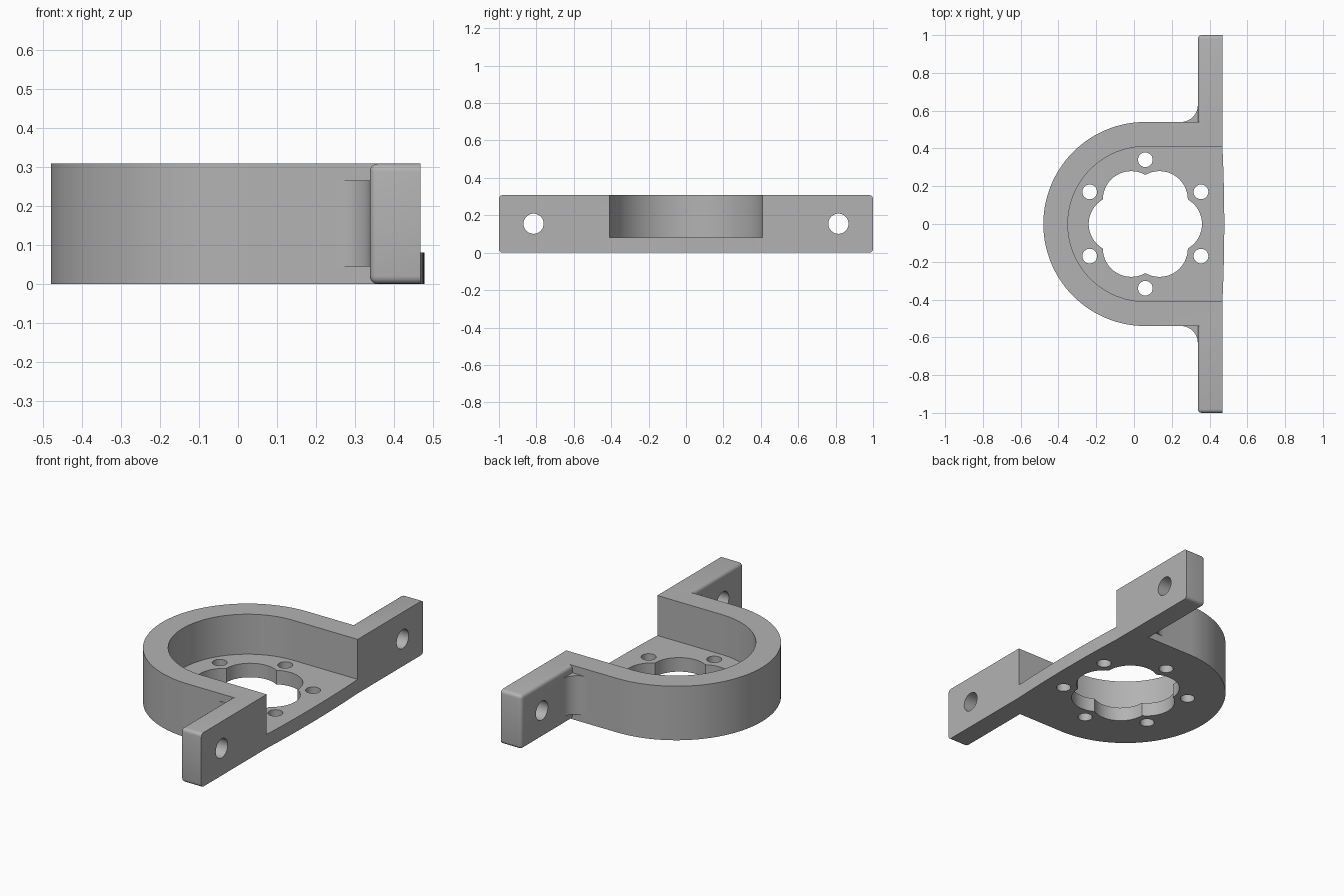
import bpy, bmesh
from math import cos, sin, sqrt, pi, radians
from mathutils import Matrix

cube = bpy.data.objects.get("Cube")
if cube:
    bpy.data.objects.remove(cube, do_unlink=True)

CX, BACK, HEIGHT, FLOOR = 0.06, 0.468, 0.308, 0.08
OUTER, INNER, WING_X = 0.54, 0.41, 0.338

grey = bpy.data.materials.new("plain grey")
grey.use_nodes = True
colour = (0.45, 0.45, 0.45, 1)
grey.diffuse_color = colour
grey.node_tree.nodes["Principled BSDF"].inputs["Base Color"].default_value = colour


def add_object(name, bm):
    bmesh.ops.recalc_face_normals(bm, faces=bm.faces)
    mesh = bpy.data.meshes.new(name)
    bm.to_mesh(mesh)
    bm.free()
    mesh.materials.append(grey)
    obj = bpy.data.objects.new(name, mesh)
    bpy.context.collection.objects.link(obj)
    return obj


def prism(name, points, z0, z1):
    bm = bmesh.new()
    face = bm.faces.new([bm.verts.new((x, y, z0)) for x, y in points])
    top = bmesh.ops.extrude_face_region(bm, geom=[face])["geom"]
    verts = [v for v in top if isinstance(v, bmesh.types.BMVert)]
    bmesh.ops.translate(bm, verts=verts, vec=(0, 0, z1 - z0))
    return add_object(name, bm)


def arc(cx, cy, radius, start, end, steps):
    angles = [radians(start + (end - start) * i / steps) for i in range(steps + 1)]
    return [(cx + radius * cos(a), cy + radius * sin(a)) for a in angles]


def d_profile(radius, back):
    return [(back, radius)] + arc(CX, 0, radius, 90, 270, 64) + [(back, -radius)]


def combine(target, tool, operation):
    mod = target.modifiers.new(tool.name, 'BOOLEAN')
    mod.operation, mod.solver, mod.object = operation, 'EXACT', tool
    bpy.context.view_layer.objects.active = target
    bpy.ops.object.modifier_apply(modifier=mod.name)
    bpy.data.objects.remove(tool, do_unlink=True)


def wing(side):
    # mounting ear, rounded round its inward face and at its end corners
    bm = bmesh.new()
    y0, y1 = 0.46, 1.0
    size = Matrix.Diagonal((BACK - WING_X, y1 - y0, HEIGHT, 1))
    centre = Matrix.Translation(((BACK + WING_X) / 2, side * (y0 + y1) / 2, HEIGHT / 2))
    bmesh.ops.create_cube(bm, size=1, matrix=centre @ size)
    edges = []
    for e in bm.edges:
        mid = (e.verts[0].co + e.verts[1].co) / 2
        inward = mid.x < WING_X + 0.01 and abs(mid.y) > y0 + 0.01
        end_corner = abs(mid.y) > y1 - 0.01 and abs(e.verts[0].co.x - e.verts[1].co.x) > 0.05
        if inward or end_corner:
            edges.append(e)
    bmesh.ops.bevel(bm, geom=edges, offset=0.02, segments=4, profile=0.5, affect='EDGES')
    return add_object("wing", bm)


# cup with a curved wall and an open straight side
bracket = prism("bracket", d_profile(OUTER, BACK), 0, HEIGHT)
combine(bracket, prism("cup_hollow", d_profile(INNER, BACK + 0.1), FLOOR, 1), 'DIFFERENCE')

# slightly bowed lip along the open side of the floor
lip = [(BACK + 0.01 * (1 - (i / 12) ** 2), INNER * i / 12) for i in range(-12, 13)]
lip = [(0.42, -INNER)] + lip + [(0.42, INNER)]
combine(bracket, prism("floor_lip", lip, 0, FLOOR), 'UNION')

# wings, fillets and screw holes on both sides
for side in (-1, 1):
    combine(bracket, wing(side), 'UNION')
    r = 0.09
    curve = arc(WING_X - r, OUTER + r, r, -90, 0, 10)
    curve += [(WING_X + 0.03, OUTER + r), (WING_X + 0.03, OUTER - 0.03), (WING_X - r, OUTER - 0.03)]
    fillet = prism("fillet", [(x, side * y) for x, y in curve], 0.045, 0.265)
    combine(bracket, fillet, 'UNION')
    bm = bmesh.new()
    place = Matrix.Translation((0.4, side * 0.815, 0.155)) @ Matrix.Rotation(pi / 2, 4, 'Y')
    bmesh.ops.create_cone(bm, cap_ends=True, segments=40, radius1=0.054, radius2=0.054,
                          depth=0.4, matrix=place)
    combine(bracket, add_object("wing_hole", bm), 'DIFFERENCE')

# six-lobed opening in the floor, with a small hole outside each notch
lobes = []
for k in range(6):
    for i in range(16):
        a = radians(-30 + 60 * i / 16)
        dist = 0.15 * (cos(a) + sqrt(1 - sin(a) ** 2))
        turn = a + k * pi / 3
        lobes.append((CX + dist * cos(turn), dist * sin(turn)))
combine(bracket, prism("lobed_opening", lobes, -0.1, 0.2), 'DIFFERENCE')
for k in range(6):
    a = radians(30 + 60 * k)
    ring = arc(CX + 0.34 * cos(a), 0.34 * sin(a), 0.039, 0, 348.75, 31)
    combine(bracket, prism("floor_hole", ring, -0.1, 0.2), 'DIFFERENCE')

bpy.ops.object.select_all(action='DESELECT')
bracket.select_set(True)
bpy.context.view_layer.objects.active = bracket
bpy.ops.object.shade_smooth_by_angle(angle=radians(30))
